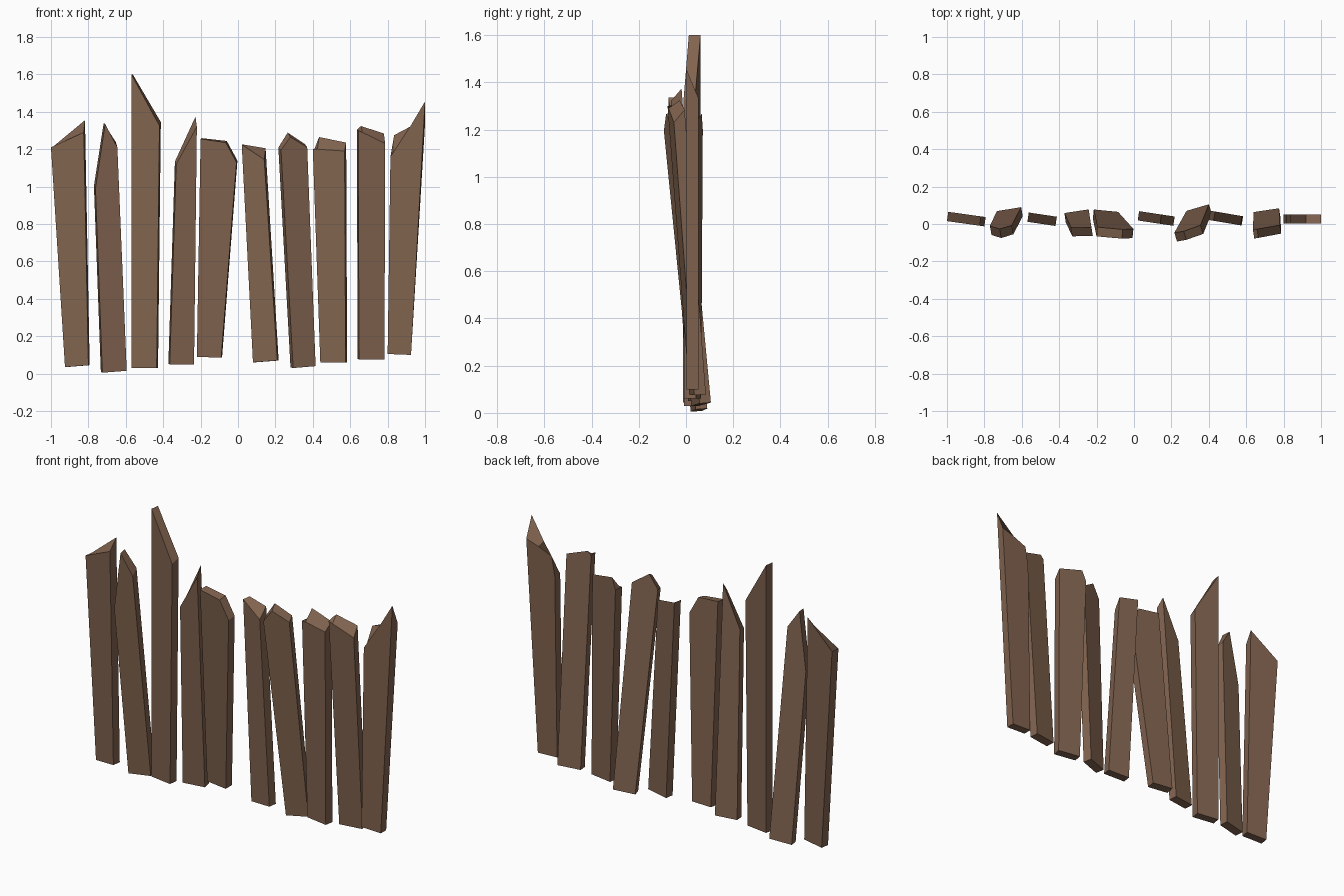
import bpy
import bmesh
from mathutils import Vector

THICKNESS = 0.05

default_cube = bpy.data.objects.get("Cube")
if default_cube:
    bpy.data.objects.remove(default_cube, do_unlink=True)

# Weathered wood
wood = bpy.data.materials.new("brown wood")
wood.use_nodes = True
brown = (0.22, 0.125, 0.078, 1.0)
wood.diffuse_color = brown
wood.node_tree.nodes["Principled BSDF"].inputs["Base Color"].default_value = brown


def plank(name, foot, front_y, turn, lean, top):
    """Splintered board standing on a sloping front plane.

    foot: left x, left z, right x, right z of the bottom edge
    front_y: y of the front plane at the left foot
    turn, lean: change of y along x and along z
    top: (x, z, rise) from left to right, rise lifts the rear edge
    """
    left_x, left_z, right_x, right_z = foot
    outline = [(left_x, left_z, 0)] + top + [(right_x, right_z, 0)]
    depth = Vector((-turn, 1, -lean)).normalized() * THICKNESS
    bm = bmesh.new()
    front, back = [], []
    for x, z, rise in outline:
        y = front_y + turn * (x - left_x) + lean * z
        corner = Vector((x, y, z))
        front.append(bm.verts.new(corner))
        back.append(bm.verts.new(corner + depth + Vector((0, lean, 1)) * rise))
    bm.faces.new(front)
    bm.faces.new(back[::-1])
    # Sides, broken top and foot
    for i in range(len(outline)):
        j = (i + 1) % len(outline)
        bm.faces.new((front[j], front[i], back[i], back[j]))
    bmesh.ops.recalc_face_normals(bm, faces=bm.faces)
    mesh = bpy.data.meshes.new(name)
    bm.to_mesh(mesh)
    bm.free()
    mesh.materials.append(wood)
    board = bpy.data.objects.new(name, mesh)
    bpy.context.collection.objects.link(board)
    return board


# Boards from the right end of the fence to the left end
plank("slanted_end_plank", foot=(-0.925, 0.035, -0.8, 0.045),
      front_y=0.005, turn=-0.14, lean=0,
      top=[(-1.0, 1.21, 0), (-0.825, 1.29, 0.065)])

plank("pointed_leaning_plank", foot=(-0.725, 0.005, -0.595, 0.015),
      front_y=0.02, turn=0.17, lean=-0.073,
      top=[(-0.762, 0.99, 0.01), (-0.71, 1.335, 0), (-0.645, 1.21, 0.025)])

plank("tall_spike_plank", foot=(-0.57, 0.03, -0.435, 0.03),
      front_y=0.012, turn=-0.15, lean=0,
      top=[(-0.57, 1.6, 0), (-0.42, 1.325, 0.02)])

plank("spiked_leaning_plank", foot=(-0.365, 0.05, -0.235, 0.05),
      front_y=0.013, turn=0.15, lean=-0.075,
      top=[(-0.33, 1.12, 0.01), (-0.22, 1.32, 0.05)])

plank("wide_clipped_plank", foot=(-0.22, 0.09, -0.09, 0.085),
      front_y=0.035, turn=-0.1, lean=-0.079,
      top=[(-0.2, 1.255, 0), (-0.065, 1.235, 0.005), (-0.008, 1.13, 0.005)])

plank("tilted_middle_plank", foot=(0.08, 0.06, 0.21, 0.07),
      front_y=0.01, turn=-0.15, lean=0,
      top=[(0.02, 1.225, 0), (0.14, 1.145, 0.06)])

plank("turned_leaning_plank", foot=(0.295, 0.03, 0.415, 0.04),
      front_y=0.025, turn=0.3, lean=-0.083,
      top=[(0.23, 1.195, 0.01), (0.28, 1.265, 0.02), (0.37, 1.21, 0.015)])

plank("bevelled_plank", foot=(0.44, 0.06, 0.575, 0.06),
      front_y=0.015, turn=-0.17, lean=0,
      top=[(0.4, 1.2, 0), (0.425, 1.2, 0.065), (0.57, 1.19, 0.045)])

plank("sloped_leaning_plank", foot=(0.647, 0.075, 0.783, 0.075),
      front_y=0.02, turn=0.15, lean=-0.075,
      top=[(0.643, 1.3, 0), (0.665, 1.29, 0.03), (0.787, 1.23, 0.05)])

plank("split_spike_end_plank", foot=(0.8, 0.105, 0.925, 0.1),
      front_y=0.002, turn=0, lean=0,
      top=[(0.815, 1.16, 0), (0.835, 1.19, 0.085),
           (0.92, 1.32, -0.01), (1.0, 1.455, -0.12)])
